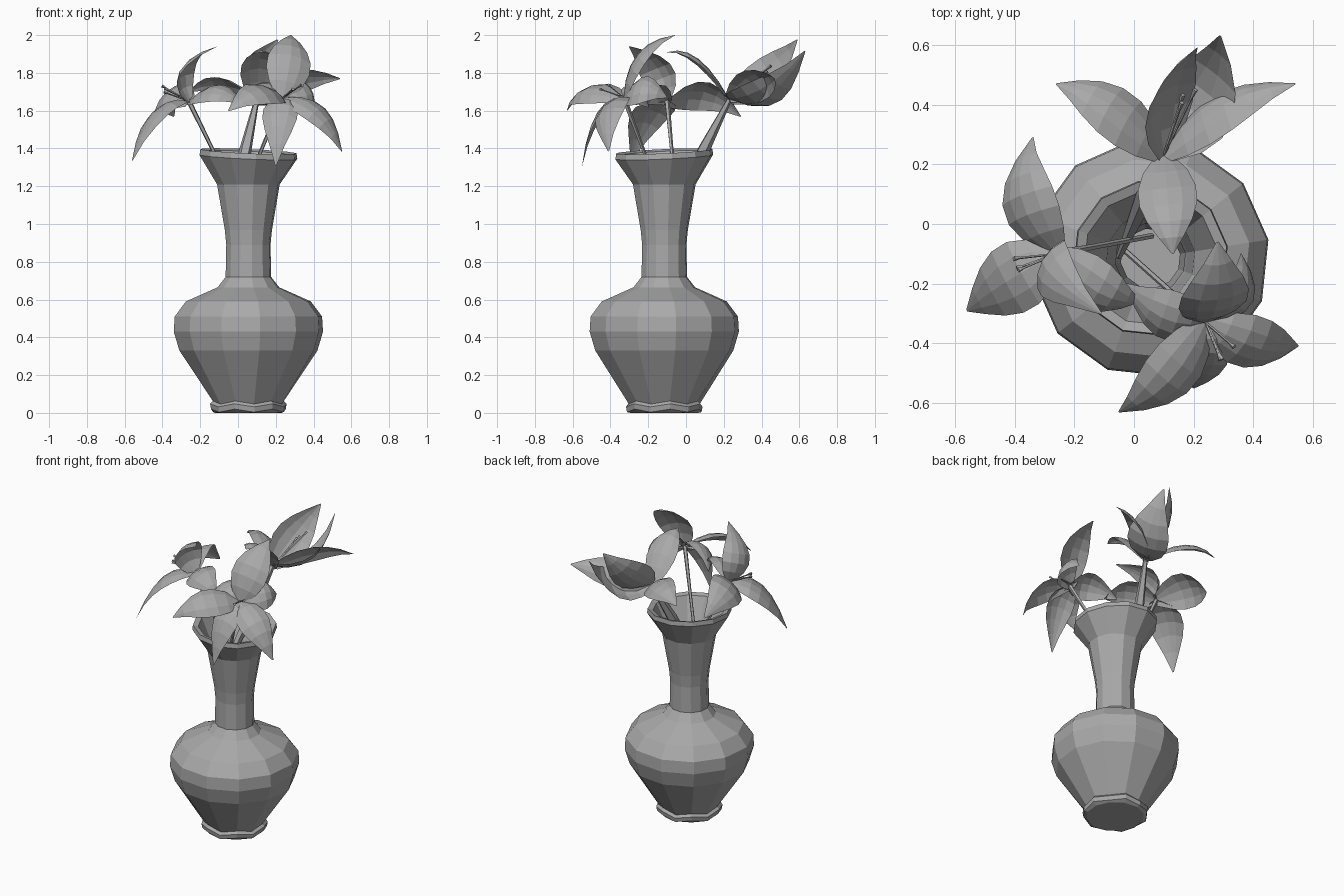
import bpy, bmesh, math, random
from mathutils import Vector as V

if "Cube" in bpy.data.objects:
    bpy.data.objects.remove(bpy.data.objects["Cube"])

random.seed(4)
grey = bpy.data.materials.new("grey")
grey.diffuse_color = (0.4, 0.4, 0.4, 1)
grey.use_nodes = True
grey.node_tree.nodes["Principled BSDF"].inputs["Base Color"].default_value = grey.diffuse_color


def finish(name, bm):
    me = bpy.data.meshes.new(name)
    bm.to_mesh(me)
    bm.free()
    me.materials.append(grey)
    ob = bpy.data.objects.new(name, me)
    bpy.context.collection.objects.link(ob)
    return ob


def loft(bm, rings, closed=True):
    rows = [[bm.verts.new(p) for p in r] for r in rings]
    for a, b in zip(rows, rows[1:]):
        n = len(a)
        for i in range(n if closed else n - 1):
            j = (i + 1) % n
            bm.faces.new((a[i], a[j], b[j], b[i]))
    return rows


# Vase: outside up to the tilted rim, then the inside of the neck
CENTRE_X, CENTRE_Y, SIDES = 0.055, -0.115, 12
profile = [(0.18, 0), (0.2, 0.012), (0.205, 0.04), (0.19, 0.055),
           (0.37, 0.33), (0.4, 0.43), (0.395, 0.51), (0.335, 0.59),
           (0.165, 0.665), (0.122, 0.72), (0.118, 0.92), (0.168, 1.21),
           (0.262, 1.355), (0.258, 1.385), (0.225, 1.375), (0.15, 1.21), (0.1, 0.7)]
rings = []
for r, z in profile:
    ring = []
    for i in range(SIDES):
        a = 2 * math.pi * (i + 0.3) / SIDES
        dx, dy = r * math.cos(a), r * math.sin(a)
        tilt = (dy - dx) * 0.045 if z > 1.3 else 0
        wave = 0.008 * (-1) ** i if 0.01 < z < 0.06 else 0
        ring.append((CENTRE_X + dx, CENTRE_Y + dy, z + tilt + wave))
    rings.append(ring)
bm = bmesh.new()
rows = loft(bm, rings)
bm.faces.new(rows[0][::-1])
finish("vase", bm)


def petal(bm, base, tip, width=0.2, bend=(0, 0, 0.09)):
    """Leaf shape from base to tip, arched along bend and lightly cupped."""
    base, tip, bend = V(base), V(tip), V(bend)
    ctrl = (base + tip) / 2 + bend * 2
    side = bend.cross(tip - base).normalized()
    rows = 6
    rings = []
    for k in range(rows + 1):
        t = k / rows
        w = max(0.03, math.sin(math.pi * (0.06 + 0.94 * t) ** 0.85))
        p = base * (1 - t) ** 2 + ctrl * 2 * t * (1 - t) + tip * t * t
        rings.append([p + side * (s * w * width / 2) - bend.normalized() * (0.035 * w * s * s)
                      for s in (-1, -0.5, 0, 0.5, 1)])
    loft(bm, rings, False)


def tube(bm, pts, radii, n=5):
    pts = [V(p) for p in pts]
    rings = []
    for i, p in enumerate(pts):
        d = (pts[min(i + 1, len(pts) - 1)] - pts[max(i - 1, 0)]).normalized()
        u = d.cross(V((0.3, 1, 0.1))).normalized()
        v = d.cross(u)
        rings.append([p + (u * math.cos(2 * math.pi * k / n)
                           + v * math.sin(2 * math.pi * k / n)) * radii[i]
                      for k in range(n)])
    rows = loft(bm, rings)
    bm.faces.new(rows[0][::-1])
    bm.faces.new(rows[-1])


def stem_and_stamens(name, base, foot, target, thick):
    base, foot, target = V(base), V(foot), V(target)
    bm = bmesh.new()
    tube(bm, [foot, foot.lerp(base, 0.6), base], [0.01, thick, 0.014])
    finish(name + "_stem", bm)
    # Stamens with thicker ends
    bm = bmesh.new()
    for k in range(3):
        end = target + V([random.uniform(-0.03, 0.03) for _ in range(3)])
        tube(bm, [base, base.lerp(end, 0.85), end], [0.004, 0.004, 0.009], 4)
    finish(name + "_stamens", bm)


# Front flower, wide open
base = (0.24, -0.33, 1.67)
bm = bmesh.new()
petal(bm, base, (0.28, -0.06, 2.0), 0.24, (0.02, -0.06, 0.06))
petal(bm, base, (0.2, -0.55, 1.31), 0.19, (0, -0.03, 0.1))
petal(bm, base, (-0.05, -0.63, 1.6), 0.21, (0.02, -0.05, 0.08))
petal(bm, base, (0.55, -0.41, 1.385), 0.2, (0.03, -0.05, 0.08))
petal(bm, base, (-0.03, -0.2, 1.62), 0.2, (-0.01, -0.05, 0.08))
petal(bm, base, (0.36, -0.1, 1.67), 0.2, (0.07, -0.02, 0.06))
finish("front_flower_petals", bm)
stem_and_stamens("front_flower", base, (-0.04, -0.08, 1.0), (0.31, -0.43, 1.72), 0.01)

# Back flower, half closed, on a thick stem
base = (0.1, 0.23, 1.66)
bm = bmesh.new()
petal(bm, base, (0.21, 0.59, 1.975), 0.24, (-0.05, 0.04, -0.03))
petal(bm, base, (0.29, 0.63, 1.915), 0.27, (0.06, 0, -0.11))
petal(bm, base, (0.13, -0.1, 1.91))
petal(bm, base, (0.54, 0.47, 1.77), 0.2, (-0.02, 0.05, 0.05))
petal(bm, base, (-0.26, 0.47, 1.7), 0.2, (0, 0.05, 0.08))
finish("back_flower_petals", bm)
stem_and_stamens("back_flower", base, (-0.05, -0.11, 1.0), (0.18, 0.43, 1.82), 0.034)

# Left flower, drooping
base = (-0.26, -0.1, 1.65)
bm = bmesh.new()
petal(bm, base, (-0.56, -0.29, 1.335), 0.24, (-0.02, 0, 0.11))
petal(bm, base, (-0.11, -0.3, 1.94), 0.2, (-0.11, 0.05, 0.03))
petal(bm, base, (-0.34, 0.29, 1.57), 0.24, (-0.08, 0, 0.09))
petal(bm, base, (0.02, -0.26, 1.63), 0.2, (0, -0.05, 0.08))
finish("left_flower_petals", bm)
stem_and_stamens("left_flower", base, (0.06, -0.04, 1.0), (-0.41, -0.13, 1.71), 0.01)
